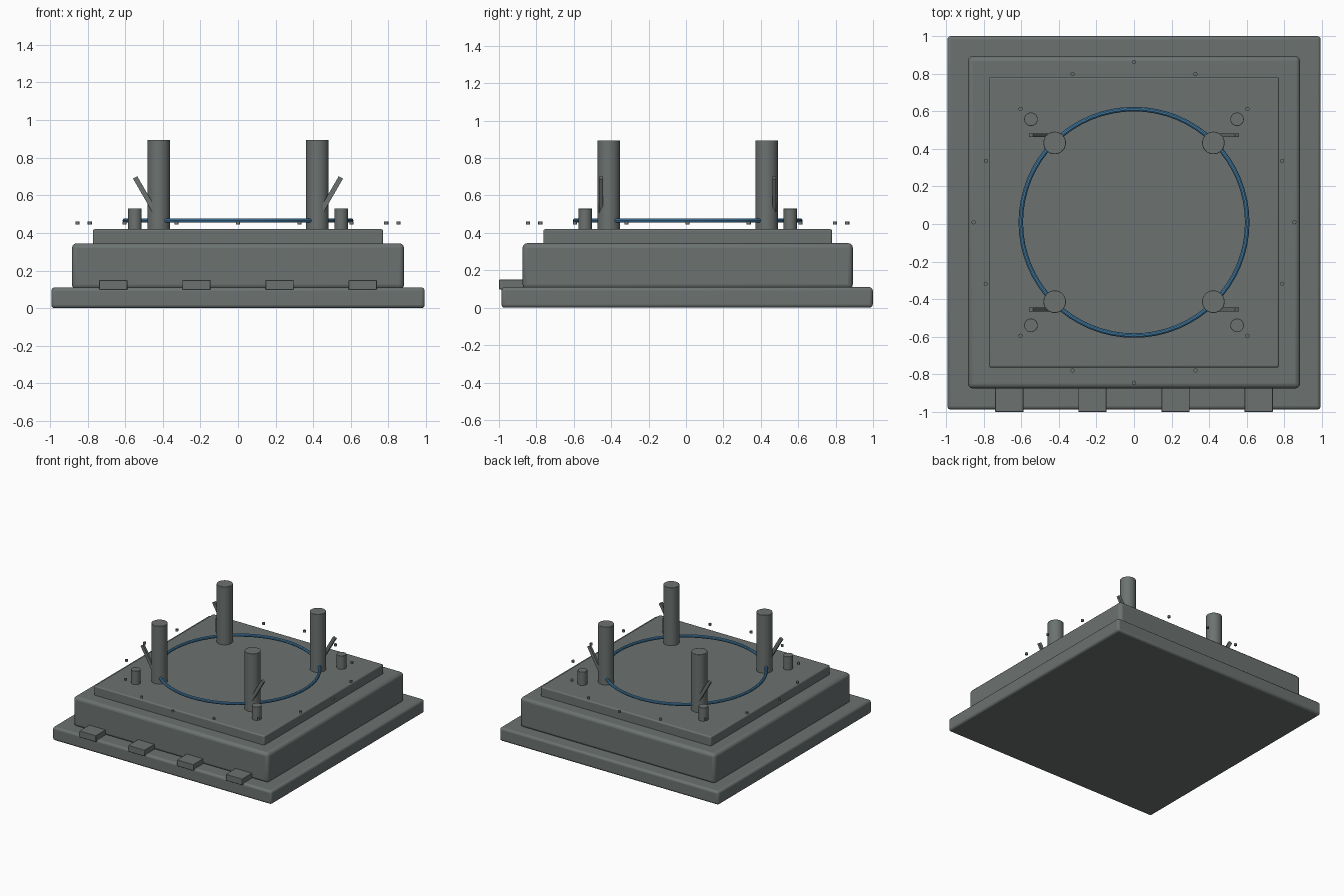
import bpy, math

if "Cube" in bpy.data.objects:
    bpy.data.objects.remove(bpy.data.objects["Cube"])

CY = 0.009  # the tiers sit slightly back because the front tabs overhang


def material(name, rgb):
    m = bpy.data.materials.new(name)
    m.diffuse_color = (*rgb, 1)
    m.use_nodes = True
    m.node_tree.nodes["Principled BSDF"].inputs["Base Color"].default_value = m.diffuse_color
    return m


STONE = material("dark_grey_stone", (0.15, 0.17, 0.165))
GLOW = material("blue_ring", (0.07, 0.25, 0.46))


def finish(name, mat, bevel=0, segments=3):
    o = bpy.context.object
    o.name = name
    o.data.materials.append(mat)
    if bevel:
        b = o.modifiers.new("bevel", "BEVEL")
        b.width, b.segments = bevel, segments
    bpy.ops.object.shade_smooth_by_angle(angle=math.radians(35))
    return o


def box(name, loc, size, bevel=0, rot=(0, 0, 0)):
    bpy.ops.mesh.primitive_cube_add(size=1, location=loc, rotation=rot)
    bpy.context.object.scale = size
    bpy.ops.object.transform_apply(location=False, rotation=False, scale=True)
    return finish(name, STONE, bevel)


def cylinder(name, x, y, z0, z1, r, sides=32, bevel=0):
    bpy.ops.mesh.primitive_cylinder_add(vertices=sides, radius=r, depth=z1 - z0,
                                        location=(x, y, (z0 + z1) / 2))
    return finish(name, STONE, bevel, 2)


# Stepped platform
box("base_slab", (0, 0.006, 0.055), (1.985, 1.985, 0.11), 0.018)
box("middle_tier", (0, CY, 0.2225), (1.766, 1.766, 0.245), 0.025)
box("top_tier", (0, CY, 0.37), (1.544, 1.544, 0.10), 0.01)

# Front tabs
for i in range(4):
    box("front_tab", (-0.663 + 0.442 * i, -0.93, 0.124), (0.15, 0.14, 0.052), 0.004)

# Corner columns, bollards and slanted fins
for sx in (-1, 1):
    for sy in (-1, 1):
        cylinder("column", sx * 0.422, CY + sy * 0.422, 0.41, 0.895, 0.06, bevel=0.003)
        cylinder("bollard", sx * 0.548, CY + sy * 0.548, 0.41, 0.53, 0.036, bevel=0.002)
        box("slanted_fin", (sx * 0.492, CY + sy * 0.463, 0.60), (0.026, 0.02, 0.22),
            rot=(0, sx * math.radians(30), 0))

# Ring through the columns
bpy.ops.mesh.primitive_torus_add(location=(0, CY, 0.466), major_radius=0.602, minor_radius=0.012,
                                 major_segments=64, minor_segments=10)
finish("glow_ring", GLOW)

# Floating studs around the ring
for i in range(16):
    a = math.tau * i / 16
    cylinder("floating_stud", 0.853 * math.cos(a), CY + 0.853 * math.sin(a),
             0.445, 0.461, 0.011, 12)
